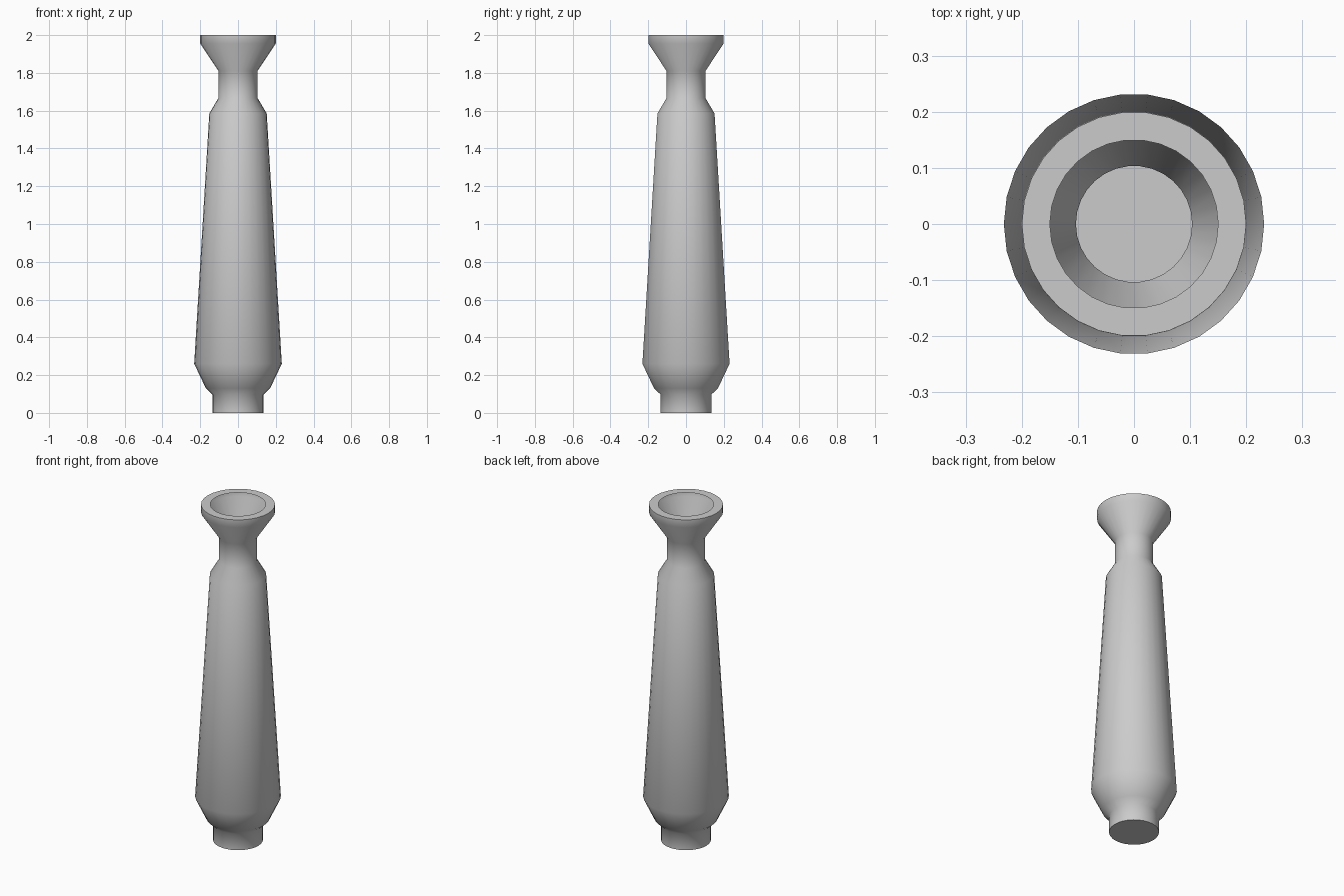
import bpy, bmesh, math

if "Cube" in bpy.data.objects:
    bpy.data.objects.remove(bpy.data.objects["Cube"])

SIDES = 30

# Profile (radius, height) from the base up to the lip of the thin-walled flared mouth
PROFILE = [
    (0.135, 0.0), (0.135, 0.097),      # foot
    (0.17, 0.13), (0.232, 0.26),       # lower taper
    (0.152, 1.585), (0.1036, 1.667),   # body and shoulder
    (0.1036, 1.81),                    # neck
    (0.20, 1.955), (0.20, 2.0),        # flared mouth
    (0.15, 2.0),                       # inset lip around the opening
]


def lathe(name, profile, sides):
    bm = bmesh.new()
    rings = []
    for r, z in profile:
        rings.append([bm.verts.new((r * math.cos(math.tau * i / sides),
                                    r * math.sin(math.tau * i / sides), z))
                      for i in range(sides)])
    for low, high in zip(rings, rings[1:]):
        for i in range(sides):
            j = (i + 1) % sides
            bm.faces.new((low[i], low[j], high[j], high[i]))
    # closed bottom
    bm.faces.new(list(reversed(rings[0])))
    mesh = bpy.data.meshes.new(name)
    bm.to_mesh(mesh)
    bm.free()
    obj = bpy.data.objects.new(name, mesh)
    bpy.context.collection.objects.link(obj)
    return obj


# Hollow bottle-shaped vase
vase = lathe("vase", PROFILE, SIDES)
bpy.context.view_layer.objects.active = vase
vase.select_set(True)
bpy.ops.object.shade_smooth_by_angle(angle=math.radians(60))
